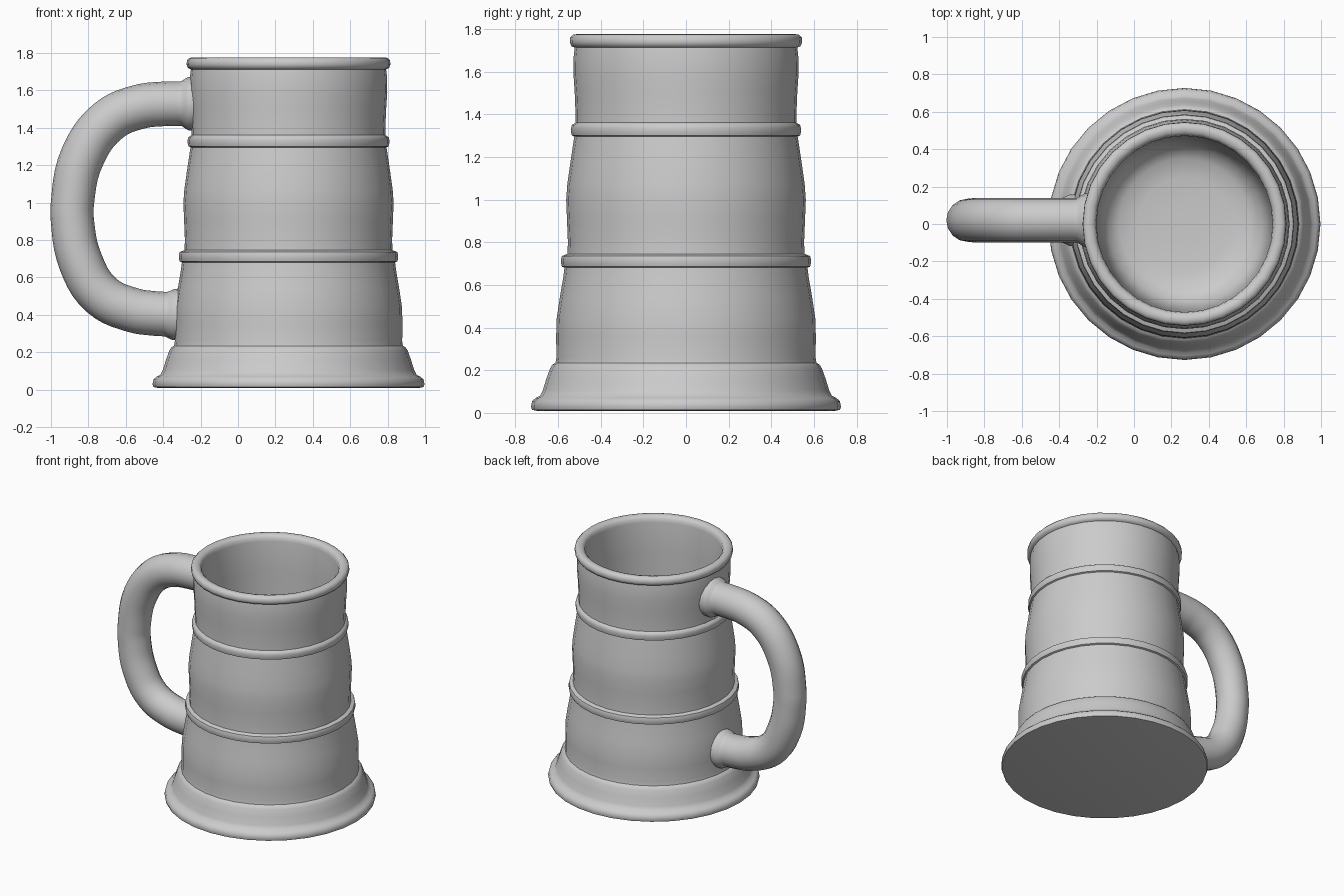
import bpy, bmesh, math

if "Cube" in bpy.data.objects:
    bpy.data.objects.remove(bpy.data.objects["Cube"])

CX = 0.27      # mug axis
SIDES = 32


def smooth(ob, angle):
    bpy.ops.object.select_all(action='DESELECT')
    ob.select_set(True)
    bpy.context.view_layer.objects.active = ob
    bpy.ops.object.shade_smooth_by_angle(angle=math.radians(angle))


def lathe(name, profile):
    bm = bmesh.new()
    rings = []
    for r, z in profile:
        rings.append([bm.verts.new((r * math.cos(i * math.tau / SIDES),
                                    r * math.sin(i * math.tau / SIDES), z))
                      for i in range(SIDES)])
    for a, b in zip(rings, rings[1:]):
        for i in range(SIDES):
            j = (i + 1) % SIDES
            bm.faces.new((a[i], a[j], b[j], b[i]))
    bm.faces.new(rings[0][::-1])
    bm.faces.new(rings[-1])
    bmesh.ops.recalc_face_normals(bm, faces=bm.faces)
    me = bpy.data.meshes.new(name)
    bm.to_mesh(me)
    bm.free()
    ob = bpy.data.objects.new(name, me)
    ob.location = (CX, 0, 0)
    bpy.context.collection.objects.link(ob)
    smooth(ob, 50)


def ring(z, r_low, r_out, r_high):
    """Raised rounded hoop on the wall, 0.06 high."""
    return [(r_low, z - .031), (r_out - .004, z - .026), (r_out, z - .01),
            (r_out, z + .01), (r_out - .004, z + .024), (r_high, z + .034)]


# Mug body: foot, tapering wall with two hoops, rolled rim, hollow inside
profile = [(.70, .01), (.722, .014), (.727, .03), (.722, .055), (.705, .07),
           (.685, .08), (.672, .105), (.655, .16), (.637, .21), (.626, .227),
           (.612, .235), (.608, .26), (.609, .36), (.607, .44), (.592, .54),
           (.575, .64)]
profile += ring(.712, .57, .586, .556)
profile += [(.554, .80), (.558, .90), (.562, 1.0), (.557, 1.07),
            (.543, 1.17), (.528, 1.27)]
profile += ring(1.327, .524, .539, .518)
profile += [(.518, 1.40), (.522, 1.50), (.528, 1.59), (.527, 1.67),
            (.522, 1.713), (.537, 1.72), (.545, 1.737), (.543, 1.76),
            (.53, 1.774), (.51, 1.777), (.49, 1.772), (.476, 1.757),
            (.471, 1.73), (.470, 1.5), (.467, 1.0), (.460, .5), (.445, .33),
            (.41, .25), (.35, .21), (.25, .195), (.10, .19)]
lathe("mug_body", profile)

# Handle: swept tube with a small flared collar at each end (x, z, thickness)
path = [(-.215, 1.53, 1.22), (-.265, 1.53, 1.2), (-.305, 1.53, 1.0),
        (-.40, 1.528, 1), (-.53, 1.512, 1), (-.69, 1.44, 1), (-.83, 1.25, 1),
        (-.885, 1.0, .97), (-.885, .90, .97), (-.84, .68, 1), (-.73, .505, 1),
        (-.56, .425, 1), (-.45, .408, 1), (-.385, .404, 1.0),
        (-.345, .402, 1.15), (-.29, .402, 1.18)]
cu = bpy.data.curves.new("handle", 'CURVE')
cu.dimensions = '3D'
cu.bevel_depth = .119
cu.bevel_resolution = 6
cu.resolution_u = 5
cu.use_fill_caps = True
sp = cu.splines.new('BEZIER')
sp.bezier_points.add(len(path) - 1)
for p, (x, z, t) in zip(sp.bezier_points, path):
    p.co = (x, .02, z)
    p.radius = t
    p.handle_left_type = p.handle_right_type = 'AUTO'
handle = bpy.data.objects.new("handle", cu)
bpy.context.collection.objects.link(handle)
bpy.ops.object.select_all(action='DESELECT')
handle.select_set(True)
bpy.context.view_layer.objects.active = handle
bpy.ops.object.convert(target='MESH')
smooth(bpy.context.view_layer.objects.active, 50)
